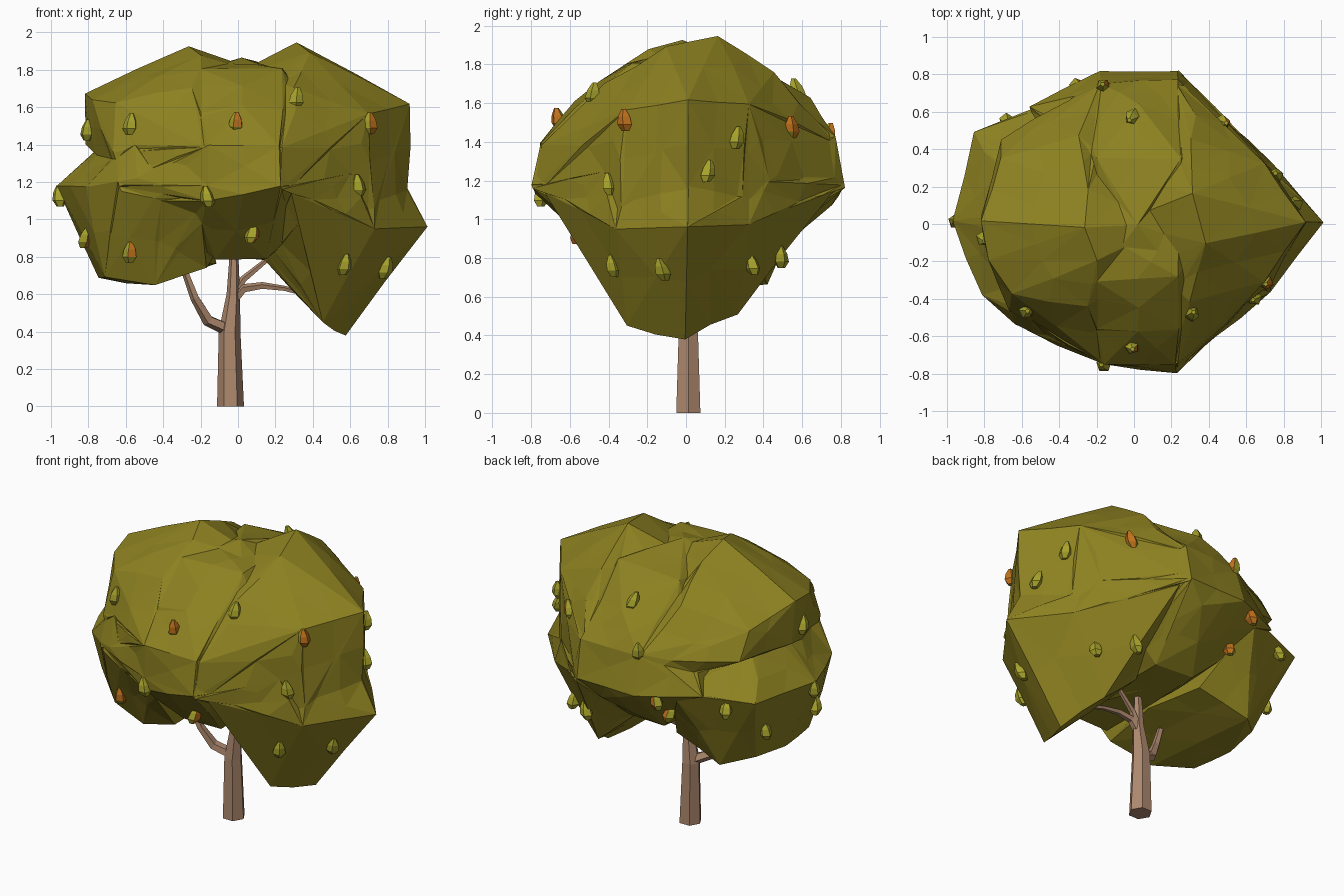
import bpy, bmesh, math, random
from mathutils import Vector

if "Cube" in bpy.data.objects:
    bpy.data.objects.remove(bpy.data.objects["Cube"])

random.seed(4)


def material(name, rgb):
    m = bpy.data.materials.new(name)
    m.diffuse_color = (*rgb, 1)
    m.use_nodes = True
    m.node_tree.nodes["Principled BSDF"].inputs["Base Color"].default_value = m.diffuse_color
    return m


LEAF = material("olive leaves", (0.268, 0.220, 0.015))
BARK = material("brown bark", (0.42, 0.25, 0.155))
GREEN = material("yellow green fruit", (0.39, 0.365, 0.025))
BLUSH = material("orange blush", (0.54, 0.17, 0.012))


def finish(name, bm, *mats):
    bmesh.ops.recalc_face_normals(bm, faces=bm.faces[:])
    me = bpy.data.meshes.new(name)
    bm.to_mesh(me)
    bm.free()
    for m in mats:
        me.materials.append(m)
    ob = bpy.data.objects.new(name, me)
    bpy.context.collection.objects.link(ob)
    return ob


def lobe(name, points):
    """Faceted leaf clump: convex hull of a few slightly jittered points."""
    bm = bmesh.new()
    for p in points:
        bm.verts.new(Vector(p) + Vector([random.uniform(-.005, .005) for _ in range(3)]))
    bmesh.ops.convex_hull(bm, input=bm.verts[:])
    bmesh.ops.delete(bm, geom=[v for v in bm.verts if not v.link_faces], context='VERTS')
    return finish(name, bm, LEAF)


def tube(name, path, sides):
    """Tapering limb through (x, y, z, radius) stations."""
    bm = bmesh.new()
    pts = [Vector(p[:3]) for p in path]
    rings = []
    for i, p in enumerate(pts):
        t = (pts[min(i + 1, len(pts) - 1)] - pts[max(i - 1, 0)]).normalized()
        if i == 0 and p.z == 0:
            t = Vector((0, 0, 1))
        u = t.cross(Vector((0, 1, 0))).normalized()
        v = t.cross(u)
        rings.append([bm.verts.new(p + path[i][3] * (u * math.cos(a) + v * math.sin(a)))
                      for a in (math.tau * k / sides for k in range(sides))])
    for a, b in zip(rings, rings[1:]):
        for k in range(sides):
            j = (k + 1) % sides
            bm.faces.new((a[k], a[j], b[j], b[k]))
    bm.faces.new(rings[0])
    bm.faces.new(rings[-1])
    return finish(name, bm, BARK)


# Trunk and branches
tube("trunk", [(-.04, .012, 0, .072), (-.045, .012, .4, .058), (-.025, .01, .6, .036),
               (-.02, .01, .9, .018)], 6)
tube("left_branch", [(-.05, .01, .41, .036), (-.16, -.03, .46, .033), (-.23, -.07, .58, .025),
                     (-.32, -.1, .82, .015)], 5)
tube("right_branch", [(-.03, .01, .56, .028), (.03, .01, .63, .026), (.13, .01, .645, .02),
                      (.25, .01, .63, .015), (.5, .01, .56, .010)], 5)
tube("middle_branch", [(-.03, .01, .58, .025), (.03, .02, .68, .02), (.2, .05, .82, .012)], 5)

# Leaf clumps, joined into one crown
middle = lobe("crown", [
    (-.16, -.75, 1.18), (.23, -.79, 1.18), (-.16, -.745, 1.39), (.22, -.745, 1.39),
    (-.18, .82, 1.18), (.23, .82, 1.18), (-.18, .76, 1.42), (.23, .76, 1.42),
    (.02, .64, 1.62), (.02, -.57, 1.61), (.02, 0, 1.85), (-.21, -.3, 1.8), (.23, -.28, 1.8),
    (-.2, .35, 1.77), (.25, .35, 1.8), (-.2, -.56, 1.57), (.24, -.56, 1.58),
    (.02, .47, 1.73), (.02, -.45, 1.72), (-.64, -.53, 1.17), (-.55, .62, 1.2),
    (.62, .42, 1.2), (.6, -.42, 1.2), (-.17, -.74, 1.1), (.1, .75, 1.08), (-.12, -.4, .79),
    (.15, -.4, .79), (-.12, .4, .8), (.15, .38, .8)])
left_low = lobe("left_low", [
    (-.965, .02, 1.18), (-.86, .5, 1.18), (-.82, -.38, 1.18), (-.64, -.53, 1.2),
    (-.4, -.64, 1.19), (-.38, .68, 1.2), (-.71, -.28, .69), (-.75, .02, .69), (-.7, .27, .7),
    (-.44, -.36, .65), (-.54, .41, .67), (-.17, -.42, .75), (-.2, .38, .77), (-.12, 0, .77),
    (-.7, .3, 1.41), (-.75, -.03, 1.38), (-.55, -.52, 1.4), (-.3, 0, 1.4), (-.2, -.66, 1.08)])
left_high = lobe("left_high", [
    (-.81, .02, 1.67), (-.79, -.2, 1.64), (-.81, .05, 1.4), (-.66, -.46, 1.36),
    (-.66, -.38, 1.63), (-.72, .35, 1.58), (-.72, .45, 1.4), (-.35, .66, 1.4),
    (-.52, 0, 1.77), (-.26, -.02, 1.92), (-.2, -.2, 1.885), (-.24, .18, 1.86),
    (-.3, .48, 1.68), (-.25, -.45, 1.71), (-.18, -.73, 1.38), (-.18, .74, 1.42),
    (.2, 0, 1.75), (-.1, -.72, 1.2), (-.1, .76, 1.2), (-.5, 0, 1.2), (-.62, -.5, 1.22)])
right_high = lobe("right_high", [
    (.925, .01, 1.62), (.905, .01, 1.1), (.7, .32, 1.6), (.7, -.31, 1.56), (.71, .33, 1.0),
    (.7, -.36, 1.0), (.61, .43, 1.25), (.61, -.43, 1.25), (.3, -.53, 1.58), (.33, .58, 1.6),
    (.23, -.75, 1.39), (.23, .76, 1.42), (.23, -.785, 1.17), (.24, .81, 1.17),
    (.31, .16, 1.95), (.38, -.1, 1.885), (.3, .45, 1.75), (.3, -.42, 1.70), (-.1, 0, 1.75)])
right_low = lobe("right_low", [
    (1.005, .01, .96), (.58, 0, .38), (.45, -.3, .45), (.46, .26, .52), (.73, -.36, .95),
    (.74, .33, .97), (.32, -.62, .98), (.33, .62, .98), (.14, -.2, .77), (.16, .2, .78),
    (.9, .01, 1.18), (.28, -.73, 1.14), (.28, .75, 1.14), (.62, -.41, 1.18), (.62, .41, 1.18)])
clumps = [left_low, left_high, right_high, right_low]
for c in clumps:
    mod = middle.modifiers.new("union", 'BOOLEAN')
    mod.operation, mod.solver, mod.object = 'UNION', 'EXACT', c
deps = bpy.context.evaluated_depsgraph_get()
joined = bpy.data.meshes.new_from_object(middle.evaluated_get(deps))
middle.modifiers.clear()
middle.data = joined
for c in clumps:
    bpy.data.objects.remove(c)

# Break up the large crown facets with slightly raised or sunken points
bm = bmesh.new()
bm.from_mesh(joined)
bmesh.ops.remove_doubles(bm, verts=bm.verts[:], dist=.012)
bmesh.ops.triangulate(bm, faces=bm.faces[:])
old = set(bm.verts)
bmesh.ops.subdivide_edges(bm, edges=[e for e in bm.edges if e.calc_length() > .3], cuts=1)
bmesh.ops.triangulate(bm, faces=bm.faces[:])
bm.normal_update()
for v in bm.verts:
    if v not in old:
        v.co += v.normal * random.uniform(-.01, .012)
bm.to_mesh(joined)
bm.free()
bpy.context.view_layer.update()


def fruit(index, x, y, z, blush):
    """Small faceted pear seated on the crown; some have an orange cheek."""
    ok, pos, nor, _ = middle.closest_point_on_mesh(Vector((x, y, z)))
    c = pos + nor * .008
    turn = random.uniform(0, 1)
    lean = Vector((random.uniform(-.015, .015), random.uniform(-.015, .015), 0))
    bm = bmesh.new()
    rings = []
    for h, r in ((-.057, .02), (-.025, .041), (.015, .034), (.056, .012)):
        rings.append([bm.verts.new(c + lean * (h / .05) + Vector((
            r * math.cos(turn + math.tau * k / 5), r * math.sin(turn + math.tau * k / 5), h)))
            for k in range(5)])
    for a, b in zip(rings, rings[1:]):
        for k in range(5):
            j = (k + 1) % 5
            bm.faces.new((a[k], a[j], b[j], b[k]))
    bm.faces.new(rings[0])
    bm.faces.new(rings[-1])
    bmesh.ops.recalc_face_normals(bm, faces=bm.faces[:])
    side = Vector((.9, -.35 if y < .3 else .35, .25))
    for f in bm.faces:
        f.material_index = int(blush and f.normal.dot(side) > .45)
    finish(f"fruit_{index}", bm, GREEN, BLUSH)


# Fruit all round the crown: x, y, z, orange cheek
for i, f in enumerate([
        (-.8, -.08, 1.48, 0), (-.56, -.44, 1.5, 0), (-.01, -.66, 1.52, 1), (.3, -.46, 1.63, 0),
        (.63, -.27, 1.51, 1), (.6, -.38, 1.17, 0), (-.17, -.78, 1.12, 0), (-.97, .02, 1.12, 1),
        (.08, -.58, .91, 1), (.57, -.38, .76, 0), (.78, -.12, .75, 0), (-.83, -.2, .9, 1),
        (-.58, -.42, .82, 1), (.44, .5, 1.46, 1), (.71, .23, 1.42, 0), (.87, .12, 1.25, 0),
        (-.01, .57, 1.67, 0), (-.15, .72, 1.42, 1), (-.3, .74, 1.15, 1), (-.7, .6, 1.1, 0),
        (-.82, .3, .9, 0), (.4, .5, .8, 0), (.6, .36, .76, 0), (-.3, .6, .95, 1)]):
    fruit(i + 1, *f)
